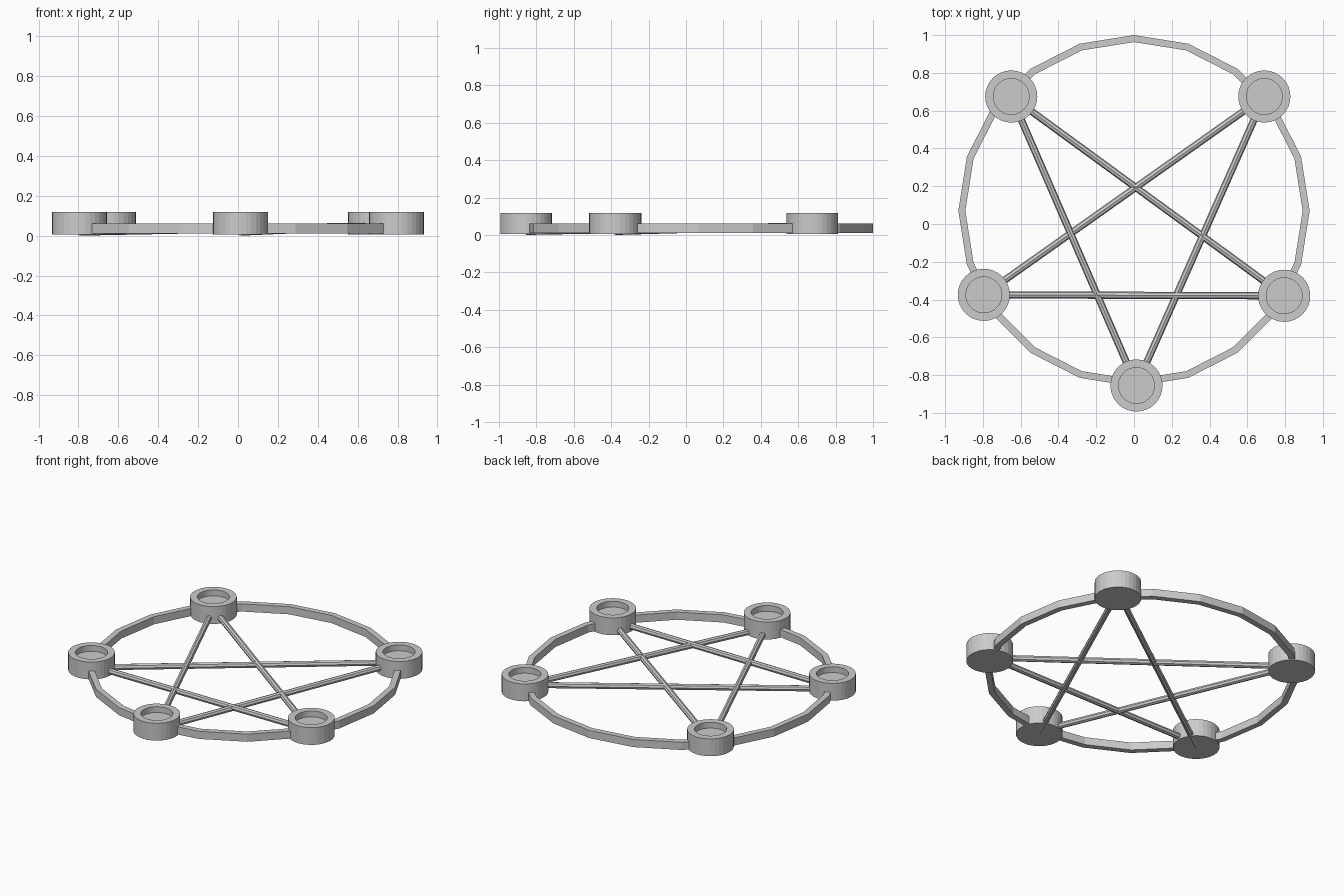
import bpy, bmesh
from math import cos, sin, pi
from mathutils import Vector

if "Cube" in bpy.data.objects:
    bpy.data.objects.remove(bpy.data.objects["Cube"])


def lathe(name, profile, sides, centre, closed):
    """Revolve an (r, z) profile; closed joins last to first, otherwise ends get capped."""
    bm = bmesh.new()
    loops = [[bm.verts.new((centre[0] + r * cos(2 * pi * i / sides),
                            centre[1] + r * sin(2 * pi * i / sides), z))
              for i in range(sides)] for r, z in profile]
    pairs = list(zip(loops, loops[1:]))
    if closed:
        pairs.append((loops[-1], loops[0]))
    else:
        bm.faces.new(loops[0])
        bm.faces.new(loops[-1])
    for a, b in pairs:
        for i in range(sides):
            j = (i + 1) % sides
            bm.faces.new((a[i], a[j], b[j], b[i]))
    bmesh.ops.recalc_face_normals(bm, faces=bm.faces)
    mesh = bpy.data.meshes.new(name)
    bm.to_mesh(mesh)
    bm.free()
    obj = bpy.data.objects.new(name, mesh)
    bpy.context.collection.objects.link(obj)
    return obj


def rod(name, a, b, radius=0.019):
    a, b = Vector(a), Vector(b)
    d = b - a
    bpy.ops.mesh.primitive_cylinder_add(vertices=8, radius=radius, depth=d.length,
                                        location=(a + b) / 2)
    obj = bpy.context.object
    obj.name = name
    obj.rotation_euler = d.to_track_quat('Z', 'Y').to_euler()


# Low-poly outer ring
lathe("outer_ring", [(0.93, 0.01), (0.93, 0.06), (0.893, 0.06), (0.893, 0.01)],
      20, (0, 0.07), True)

# Recessed candle cups at the star points
cups = {
    "back_left": (-0.65, 0.675),
    "back_right": (0.69, 0.675),
    "left": (-0.795, -0.375),
    "right": (0.795, -0.38),
    "front": (0.013, -0.855),
}
cup_profile = [(0.138, 0.005), (0.138, 0.118), (0.095, 0.118), (0.095, 0.08)]
for key, pos in cups.items():
    lathe("cup_" + key, cup_profile, 32, pos, False)

# Star rods, slightly tilted so they pass over each other
rods = [
    ("back_right", 0.048, "front", 0.019),
    ("back_right", 0.048, "left", 0.019),
    ("back_left", 0.040, "right", 0.030),
    ("back_left", 0.040, "front", 0.030),
    ("left", 0.030, "right", 0.035),
]
for a, za, b, zb in rods:
    rod("rod_%s_to_%s" % (a, b), (*cups[a], za), (*cups[b], zb))
